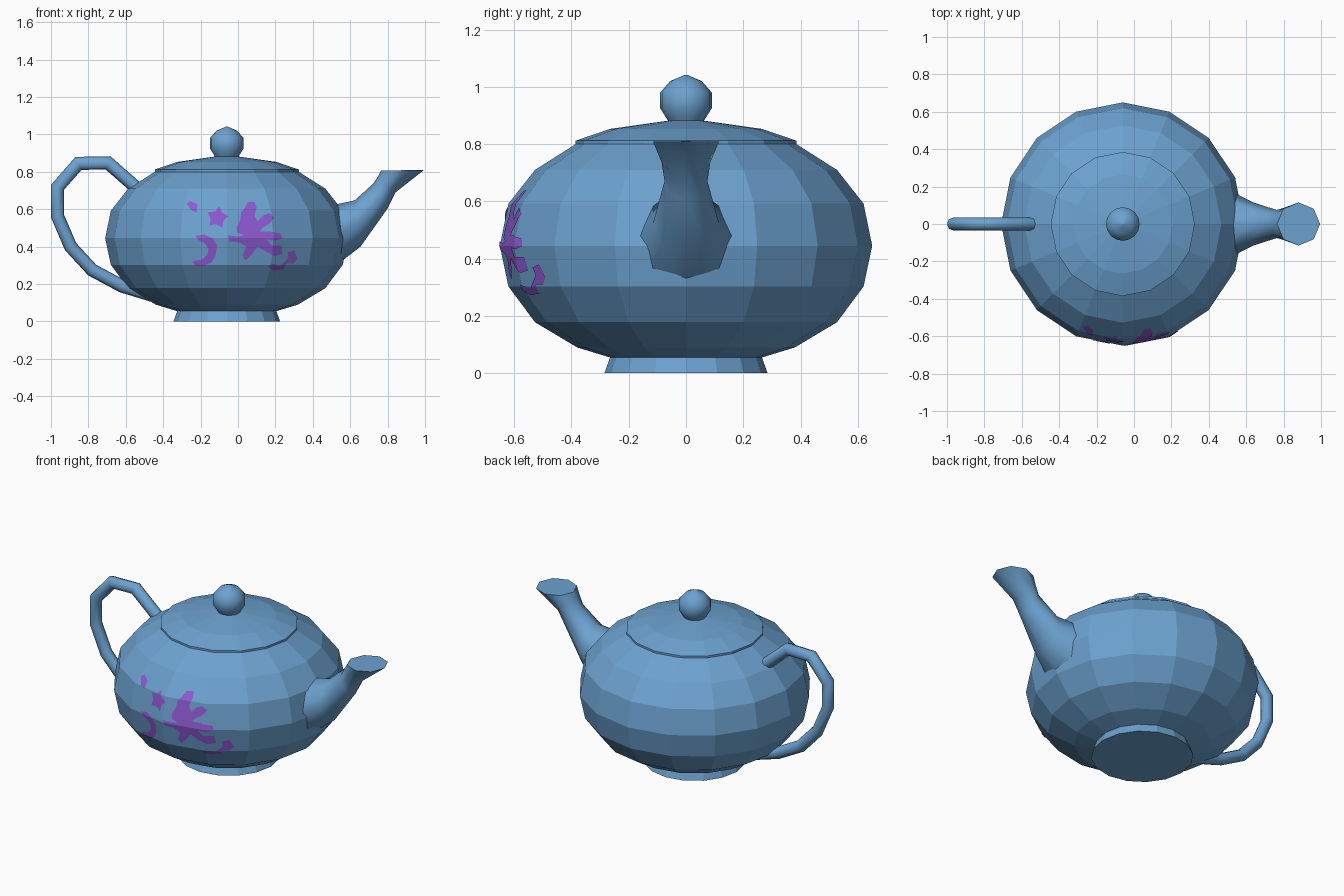
import bpy, bmesh, math
from mathutils import Vector

if "Cube" in bpy.data.objects:
    bpy.data.objects.remove(bpy.data.objects["Cube"])

CX = -0.06  # axis of the pot


def material(name, col):
    m = bpy.data.materials.new(name)
    m.diffuse_color = (*col, 1)
    m.use_nodes = True
    m.node_tree.nodes["Principled BSDF"].inputs["Base Color"].default_value = m.diffuse_color
    return m


BLUE = material("glaze_blue", (0.15, 0.36, 0.63))
PURPLE = material("painted_purple", (0.27, 0.10, 0.65))


def finish(name, bm, mat, smooth=False):
    bmesh.ops.recalc_face_normals(bm, faces=bm.faces)
    me = bpy.data.meshes.new(name)
    bm.to_mesh(me)
    bm.free()
    me.materials.append(mat)
    ob = bpy.data.objects.new(name, me)
    bpy.context.collection.objects.link(ob)
    if smooth:
        for p in me.polygons:
            p.use_smooth = len(p.vertices) == 4
    return ob


def skin(rings):
    """Bridge a list of vertex rings and cap both ends."""
    bm = bmesh.new()
    vr = [[bm.verts.new(p) for p in ring] for ring in rings]
    n = len(vr[0])
    for a, b in zip(vr, vr[1:]):
        for i in range(n):
            j = (i + 1) % n
            bm.faces.new((a[i], a[j], b[j], b[i]))
    bm.faces.new(vr[0][::-1])
    bm.faces.new(vr[-1])
    return bm


def lathe(profile, grow=0.0, n=16):
    return skin([[(CX + (r + grow) * math.cos(2 * math.pi * i / n),
                   (r + grow) * math.sin(2 * math.pi * i / n), z)
                  for i in range(n)] for r, z in profile])


# Foot, body, lid and knob
BODY = [(.265, .055), (.38, .09), (.527, .178), (.62, .303), (.65, .445),
        (.62, .592), (.527, .71), (.385, .80)]
finish("foot", lathe([(.285, 0), (.265, .056)]), BLUE)
finish("body", lathe(BODY), BLUE)
finish("lid", lathe([(.385, .80), (.385, .812), (.265, .853), (.06, .882)]), BLUE)
finish("knob", lathe([(.06, .875), (.068, .89), (.09, .925), (.09, .98),
                      (.055, 1.02), (.004, 1.042)]), BLUE, True)

# Spout: octagonal rings given by upper point, lower point and half width
SPOUT = [((.46, .612), (.48, .265), .20), ((.623, .647), (.655, .40), .115),
         ((.725, .738), (.80, .604), .075), ((.752, .782), (.842, .69), .085),
         ((.765, .807), (.995, .81), .115)]
rings = []
for (ux, uz), (lx, lz), w in SPOUT:
    up, low = Vector((ux, 0, uz)), Vector((lx, 0, lz))
    mid, half = (up + low) / 2, (up - low) / 2
    rings.append([mid + half * math.cos(i * math.pi / 4)
                  + Vector((0, w * math.sin(i * math.pi / 4), 0)) for i in range(8)])
finish("spout", skin(rings), BLUE, True)

# Handle: mitred round tube along a bent path
PATH = [Vector((x, 0, z)) for x, z in [
    (-.50, .677), (-.695, .848), (-.853, .845), (-.965, .717), (-.965, .563),
    (-.895, .40), (-.78, .275), (-.622, .19), (-.46, .14)]]
rings = []
for k, p in enumerate(PATH):
    d0 = (p - PATH[max(k - 1, 0)]).normalized()
    d1 = (PATH[min(k + 1, len(PATH) - 1)] - p).normalized()
    t = (d0 + d1).normalized()
    side = Vector((t.z, 0, -t.x))
    miter = 1 / max(t.dot(d1 if k == 0 else d0), .5)
    rings.append([p + side * (.035 * miter * math.cos(i * math.pi / 4))
                  + Vector((0, .035 * math.sin(i * math.pi / 4), 0)) for i in range(8)])
finish("handle", skin(rings), BLUE, True)

# Painted shapes on the front: outlines in hundredths (x, z)
LEFT_BLOB = [(-27.5, 63), (-25.5, 64.5), (-21.7, 62.5), (-22, 58.3), (-24.8, 59.3)]
STAR = [(-11 + r * math.cos(a), 55.5 + r * math.sin(a)) for r, a in
        [((6, 3.6)[i % 2], math.radians(80 + 36 * i)) for i in range(10)]]
CRESCENT = [(-22.7, 45.7), (-18, 46.5), (-13.6, 44.4), (-11.2, 40.6), (-12, 35.3),
            (-14.2, 31.6), (-18, 29.7), (-22.7, 29.7), (-24.3, 32), (-19.5, 33),
            (-16.5, 35.5), (-15.8, 38.5), (-17.5, 41.7), (-20.5, 43)]
FLOWER = [(5, 63.6), (8.8, 64), (9.9, 61), (8.8, 56.7), (10.4, 53.5), (13.6, 56.7),
          (16.8, 57.8), (19.5, 55.6), (16.8, 52.4), (12.6, 49.7), (11.5, 48.1),
          (16.8, 48.1), (22.7, 47), (23.8, 44.4), (20, 43.3), (15.2, 43.8),
          (17.9, 40.6), (23.3, 40.6), (23.8, 36), (19.5, 35), (14.7, 37.4),
          (10.4, 40), (7.5, 36), (4, 32.6), (2.4, 35.3), (4.5, 40), (.8, 42.2),
          (-4.5, 42.8), (-5.6, 46), (-.3, 45.4), (3.5, 46.2), (-.3, 47.3),
          (-.8, 50.3), (1.3, 54.5), (1.6, 58.3), (3.5, 60.4)]
HOOK = [(26.5, 36.9), (30.2, 38), (31.8, 33.7), (29.7, 31), (26, 31), (24.3, 27.8),
        (19, 27.3), (15.8, 29.4), (18, 31), (22.2, 29.4), (24.9, 32), (27, 34.2)]


def painted(name, outline):
    """Front skin of a slightly larger body, trimmed to an outline."""
    shape = lathe(BODY, 0.004)
    ob = finish(name, shape, PURPLE)
    prism = skin([[(x / 100, y, z / 100) for x, z in outline] for y in (-.9, -.2)])
    bmesh.ops.triangulate(prism, faces=[f for f in prism.faces if len(f.verts) > 4])
    cutter = finish(name + "_cutter", prism, PURPLE)
    cutter.hide_render = True
    mod = ob.modifiers.new("trim", 'BOOLEAN')
    mod.operation, mod.solver, mod.object = 'INTERSECT', 'EXACT', cutter
    bpy.context.view_layer.update()
    ev = ob.evaluated_get(bpy.context.evaluated_depsgraph_get())
    bm = bmesh.new()
    bm.from_mesh(ev.to_mesh())
    ev.to_mesh_clear()
    ob.modifiers.clear()
    bm.normal_update()
    bmesh.ops.delete(bm, geom=[f for f in bm.faces if f.normal.y > -.1], context='FACES')
    for f in bm.faces:
        f.material_index = 0
    bm.to_mesh(ob.data)
    bm.free()
    bpy.data.objects.remove(cutter)


for nm, outline in [("painted_blob", LEFT_BLOB), ("painted_star", STAR),
                    ("painted_crescent", CRESCENT), ("painted_flower", FLOWER),
                    ("painted_hook", HOOK)]:
    painted(nm, outline)
